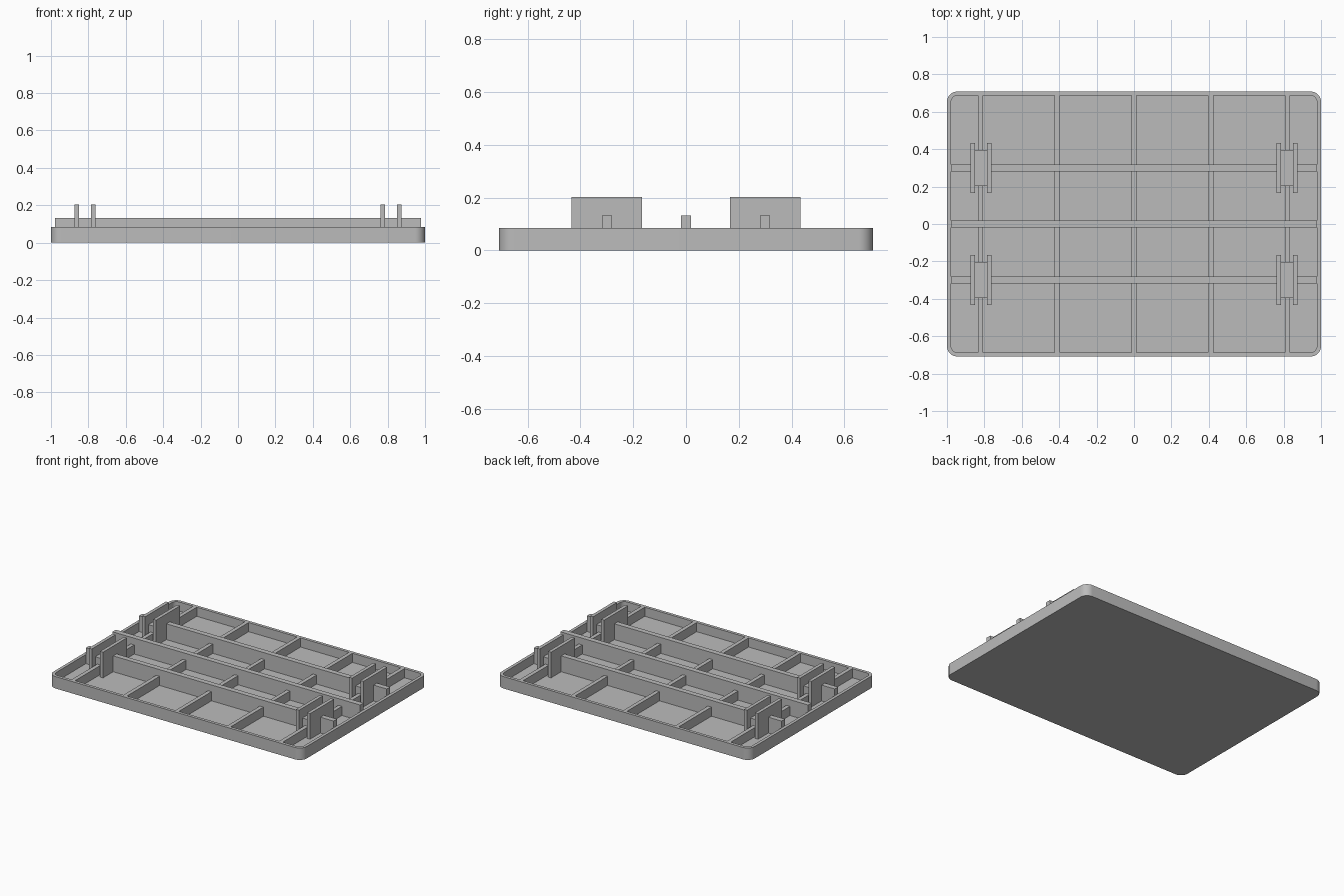
import bpy, bmesh, math

cube = bpy.data.objects.get("Cube")
if cube:
    bpy.data.objects.remove(cube)

HX, HY, RIM, FLOOR, WALL = 1.0, 0.708, 0.085, 0.02, 0.022
RIB_TOP, CLIP_TOP = 0.133, 0.203

# One flat grey for the whole panel
grey = bpy.data.materials.new("plain grey")
grey.use_nodes = True
colour = (0.5, 0.5, 0.5, 1)
grey.diffuse_color = colour
grey.node_tree.nodes["Principled BSDF"].inputs["Base Color"].default_value = colour


def add_object(name, bm):
    bmesh.ops.recalc_face_normals(bm, faces=bm.faces)
    mesh = bpy.data.meshes.new(name)
    bm.to_mesh(mesh)
    bm.free()
    mesh.materials.append(grey)
    obj = bpy.data.objects.new(name, mesh)
    bpy.context.collection.objects.link(obj)
    return obj


def box(name, x, y, z):
    """Box from (low, high) pairs on each axis."""
    bm = bmesh.new()
    bmesh.ops.create_cube(bm, size=1)
    for v in bm.verts:
        v.co = [pair[0] if c < 0 else pair[1] for c, pair in zip(v.co, (x, y, z))]
    return add_object(name, bm)


def rounded_loop(bm, hx, hy, radius, z, steps=8):
    verts = []
    for corner, (sx, sy) in enumerate(((1, 1), (-1, 1), (-1, -1), (1, -1))):
        for i in range(steps + 1):
            a = math.pi / 2 * (corner + i / steps)
            verts.append(bm.verts.new((sx * (hx - radius) + radius * math.cos(a),
                                       sy * (hy - radius) + radius * math.sin(a), z)))
    return verts


# Shallow tray with rounded corners
bm = bmesh.new()
ix, iy = HX - WALL, HY - WALL
loops = [rounded_loop(bm, HX, HY, 0.055, 0),
         rounded_loop(bm, HX, HY, 0.055, RIM),
         rounded_loop(bm, ix, iy, 0.033, RIM),
         rounded_loop(bm, ix, iy, 0.033, FLOOR)]
for low, high in zip(loops, loops[1:]):
    for i in range(len(low)):
        j = (i + 1) % len(low)
        bm.faces.new((low[i], low[j], high[j], high[i]))
bm.faces.new(loops[0])
bm.faces.new(loops[-1])
tray = add_object("tray", bm)
bpy.ops.object.select_all(action='DESELECT')
tray.select_set(True)
bpy.context.view_layer.objects.active = tray
bpy.ops.object.shade_smooth_by_angle(angle=math.radians(30))

# Low ribs running front to back, flush with the rim
for i in range(-2, 3):
    x = i * 0.41
    box("cross_rib", (x - 0.014, x + 0.014), (-iy, iy), (FLOOR - 0.01, RIM))

# Taller ribs running side to side
for y in (-0.3, 0, 0.3):
    box("long_rib", (-ix, ix), (y - 0.019, y + 0.019), (FLOOR - 0.01, RIB_TOP))

# Four clips: two upright plates joined by a lower bridge
for x in (-0.818, 0.818):
    for y in (-0.3, 0.3):
        for side in (-1, 1):
            px = x + side * 0.044
            box("clip_plate", (px - 0.012, px + 0.012), (y - 0.134, y + 0.134),
                (FLOOR - 0.01, CLIP_TOP))
        box("clip_bridge", (x - 0.032, x + 0.032), (y - 0.096, y + 0.096),
            (FLOOR - 0.01, RIB_TOP))
